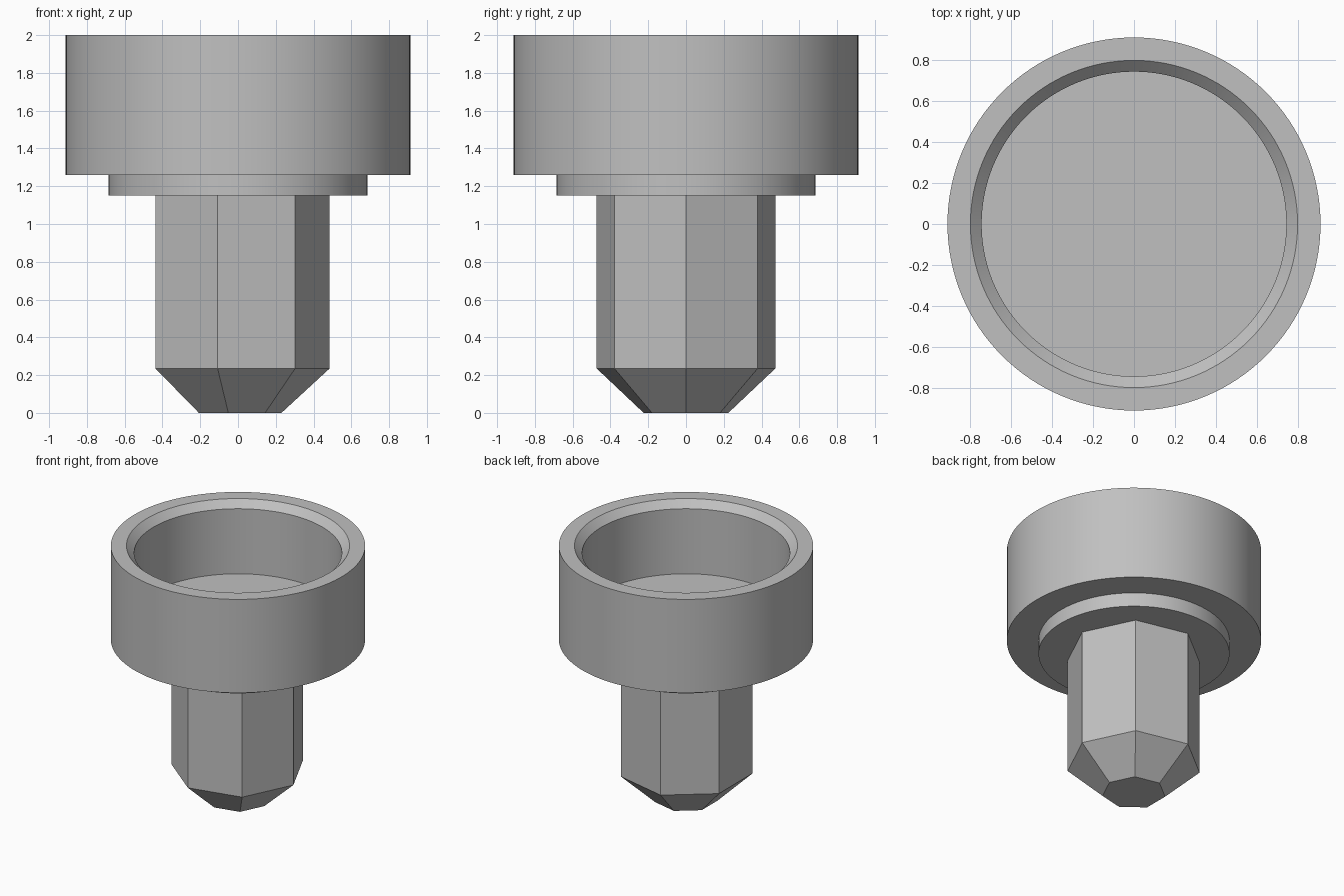
import bpy
import bmesh
from math import cos, sin, tau, radians

cube = bpy.data.objects.get("Cube")
if cube:
    bpy.data.objects.remove(cube, do_unlink=True)

# Single plain grey metal
grey = bpy.data.materials.new("plain_grey")
grey.use_nodes = True
colour = (0.53, 0.53, 0.53, 1.0)
grey.diffuse_color = colour
grey.node_tree.nodes["Principled BSDF"].inputs["Base Color"].default_value = colour


def lathe(name, profile, sides):
    """Stack rings of (radius, height), bridge them and cap both ends."""
    bm = bmesh.new()
    rings = [[bm.verts.new((r * cos(tau * i / sides), r * sin(tau * i / sides), z))
              for i in range(sides)] for r, z in profile]
    for low, high in zip(rings, rings[1:]):
        for i in range(sides):
            j = (i + 1) % sides
            bm.faces.new((low[i], low[j], high[j], high[i]))
    bm.faces.new(rings[0][::-1])
    bm.faces.new(rings[-1])
    bmesh.ops.recalc_face_normals(bm, faces=bm.faces)
    mesh = bpy.data.meshes.new(name)
    bm.to_mesh(mesh)
    bm.free()
    mesh.materials.append(grey)
    obj = bpy.data.objects.new(name, mesh)
    bpy.context.collection.objects.link(obj)
    bpy.ops.object.select_all(action="DESELECT")
    obj.select_set(True)
    bpy.context.view_layer.objects.active = obj
    bpy.ops.object.shade_smooth_by_angle(angle=radians(30))
    return obj


# Seven-sided shank with a tapered tip
lathe("shank", [(0.23, 0), (0.485, 0.235), (0.485, 1.15)], 7)

# Round cup head: collar, outer wall, flat rim, chamfered bore and floor
lathe("cup_head", [(0.685, 1.15), (0.685, 1.26), (0.912, 1.26), (0.912, 2.0),
                   (0.80, 2.0), (0.745, 1.945), (0.745, 1.43)], 128)
